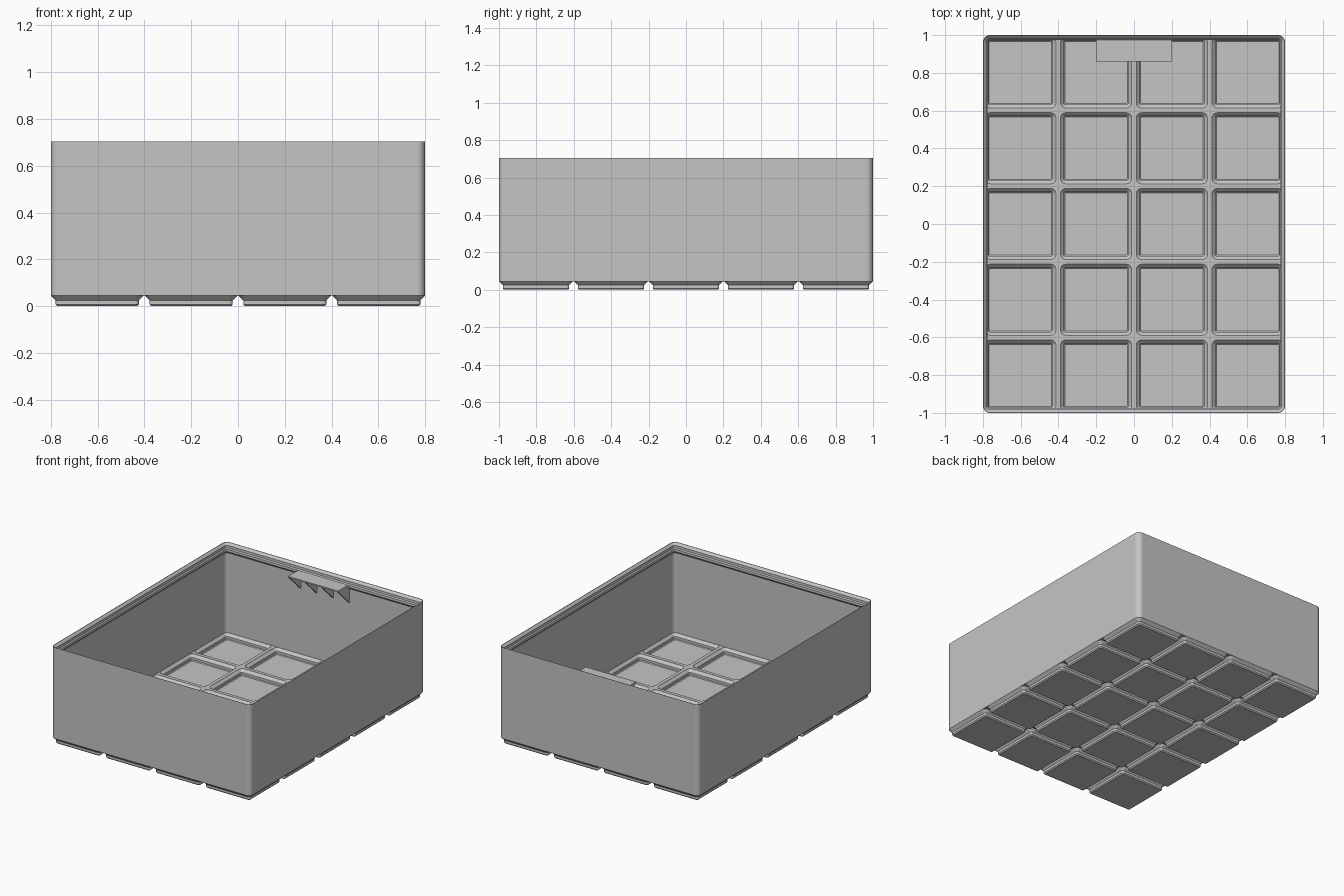
import bpy, bmesh, math
from mathutils import Vector

if "Cube" in bpy.data.objects:
    bpy.data.objects.remove(bpy.data.objects["Cube"], do_unlink=True)

HX, HY, TOP = 0.7995, 1.0, 0.705     # half width, half depth, height
R = 0.036                            # outer corner radius
PITCH = 0.401                        # spacing of the feet
SEG = 6

grey = bpy.data.materials.new("grey plastic")
grey.use_nodes = True
COLOUR = (0.56, 0.56, 0.56, 1)
grey.diffuse_color = COLOUR
grey.node_tree.nodes["Principled BSDF"].inputs["Base Color"].default_value = COLOUR


def rounded_ring(bm, cx, cy, hx, hy, r, z):
    """Ring of vertices around a rounded rectangle."""
    verts = []
    for quarter, (sx, sy) in enumerate([(1, 1), (-1, 1), (-1, -1), (1, -1)]):
        for i in range(SEG + 1):
            a = (quarter + i / SEG) * math.pi / 2
            verts.append(bm.verts.new((cx + sx * (hx - r) + r * math.cos(a),
                                       cy + sy * (hy - r) + r * math.sin(a), z)))
    return verts


def loft(bm, cx, cy, hx, hy, profile):
    """Closed solid through rings given as (inset, corner radius, z)."""
    rings = [rounded_ring(bm, cx, cy, hx - d, hy - d, r, z) for d, r, z in profile]
    n = len(rings[0])
    for low, high in zip(rings, rings[1:]):
        for i in range(n):
            j = (i + 1) % n
            bm.faces.new((low[i], low[j], high[j], high[i]))
    bm.faces.new(rings[0][::-1])
    bm.faces.new(rings[-1])


def finish(name, bm):
    bmesh.ops.recalc_face_normals(bm, faces=bm.faces[:])
    mesh = bpy.data.meshes.new(name)
    bm.to_mesh(mesh)
    bm.free()
    mesh.materials.append(grey)
    ob = bpy.data.objects.new(name, mesh)
    bpy.context.collection.objects.link(ob)
    return ob


def solid(name, hx, hy, profile, centres=((0, 0),)):
    bm = bmesh.new()
    for cx, cy in centres:
        loft(bm, cx, cy, hx, hy, profile)
    return finish(name, bm)


def select_only(ob):
    bpy.ops.object.select_all(action='DESELECT')
    ob.select_set(True)
    bpy.context.view_layer.objects.active = ob


def combine(ob, other, operation):
    mod = ob.modifiers.new(operation.lower(), 'BOOLEAN')
    mod.object, mod.operation, mod.solver = other, operation, 'EXACT'
    select_only(ob)
    bpy.ops.object.modifier_apply(modifier=mod.name)
    bpy.data.objects.remove(other, do_unlink=True)


cells = [((i - 1.5) * PITCH, (j - 2) * PITCH) for i in range(4) for j in range(5)]

# Outer block and the stepped feet beneath it
box = solid("storage_box", HX, HY, [(0, R, 0.0453), (0, R, TOP)])
half = 0.198
feet = solid("feet", half, half, [
    (0.028, 0.0076, 0), (0.0204, 0.0153, 0.0076), (0.0204, 0.0153, 0.0248),
    (0, R, 0.0453), (0, R, 0.05)], cells)
combine(box, feet, 'UNION')

# Main cavity with the stepped stacking lip
cavity = solid("cavity_cutter", HX, HY, [
    (0.009, R - 0.009, 0.053), (0.009, R - 0.009, 0.63), (0.025, 0.011, 0.646),
    (0.025, 0.011, 0.663), (0.018, 0.018, 0.67), (0.018, 0.018, 0.688),
    (0.002, R - 0.002, 0.704), (0.002, R - 0.002, 0.72)])
combine(box, cavity, 'DIFFERENCE')

# Hollow pocket inside every foot
half = 0.188
pockets = solid("pocket_cutter", half, half, [
    (0.023, 0.005, 0.0115), (0.018, 0.009, 0.0165), (0.018, 0.009, 0.034),
    (0, 0.027, 0.052), (0, 0.027, 0.07)], cells)
combine(box, pockets, 'DIFFERENCE')

# Smooth rounded corners, crisp edges, flat walls
select_only(box)
bpy.ops.object.shade_smooth_by_angle(angle=math.radians(30))
weighted = box.modifiers.new("flat walls", 'WEIGHTED_NORMAL')
weighted.keep_sharp = True


def prism(name, outline, x0, x1):
    """Outline in the y-z plane extruded along x."""
    bm = bmesh.new()
    face = bm.faces.new([bm.verts.new((x0, y, z)) for y, z in outline])
    moved = bmesh.ops.extrude_face_region(bm, geom=[face])["geom"]
    bmesh.ops.translate(bm, vec=Vector((x1 - x0, 0, 0)),
                        verts=[v for v in moved if isinstance(v, bmesh.types.BMVert)])
    return finish(name, bm)


# Label shelf on the back wall with triangular ribs
FRONT, SHELF_Z, W, T = 0.86, 0.663, 0.2, 0.011
prism("label_shelf", [(FRONT, SHELF_Z - 0.009), (0.994, SHELF_Z - 0.009),
                      (0.994, SHELF_Z), (FRONT, SHELF_Z)], -W, W)
for k in range(4):
    x = -W + k * (2 * W - T) / 3
    prism(f"shelf_rib_{k + 1}", [(FRONT, SHELF_Z - 0.008), (0.994, 0.525),
                                 (0.994, SHELF_Z - 0.008)], x, x + T)
